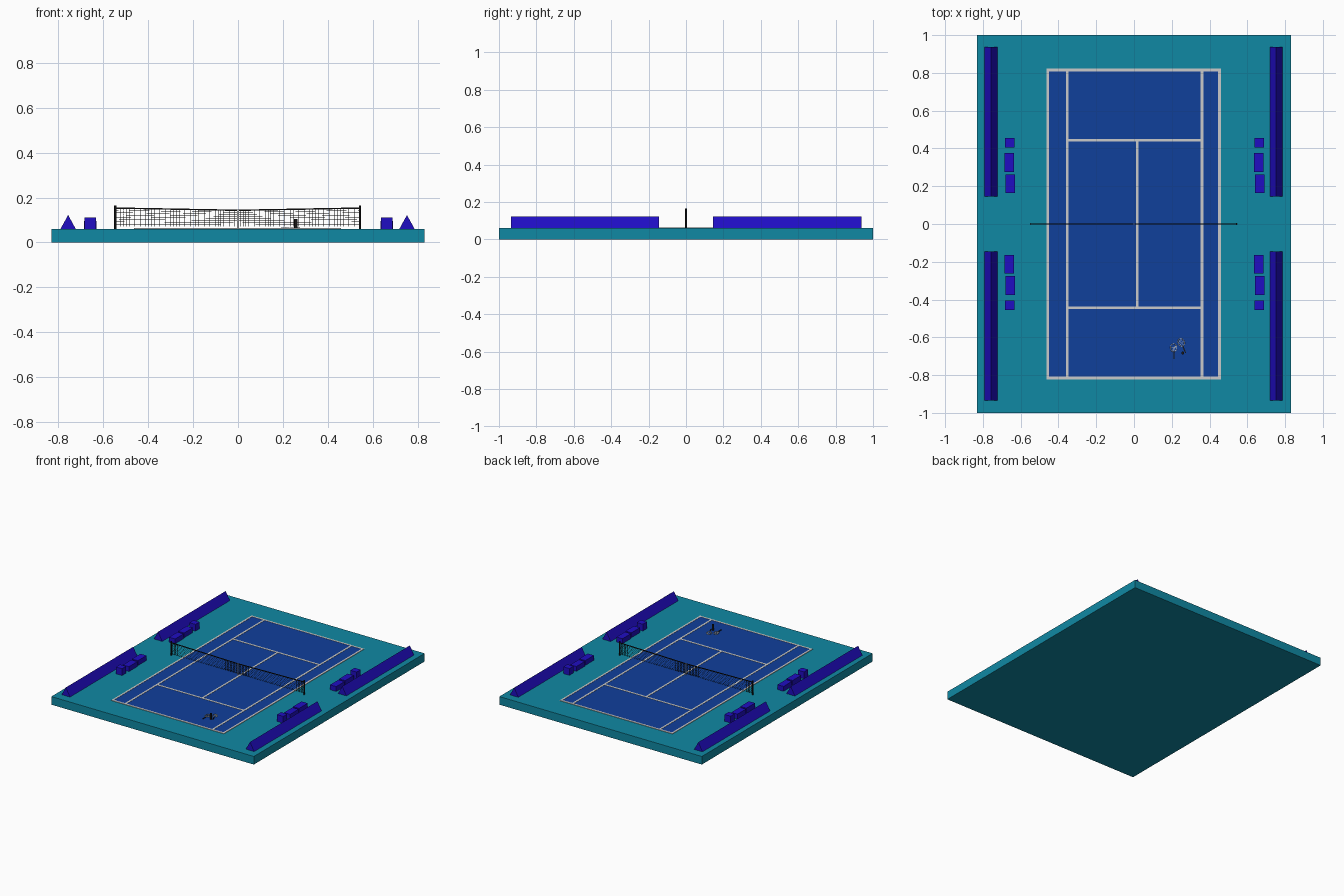
import bpy, bmesh, math
from mathutils import Matrix, Vector

if "Cube" in bpy.data.objects:
    bpy.data.objects.remove(bpy.data.objects["Cube"])


def material(name, color):
    m = bpy.data.materials.new(name)
    m.diffuse_color = (*color, 1)
    m.use_nodes = True
    m.node_tree.nodes["Principled BSDF"].inputs["Base Color"].default_value = m.diffuse_color
    return m


TEAL = material("teal", (0.005, 0.25, 0.37))
BLUE = material("court_blue", (0.005, 0.05, 0.33))
VIOLET = material("bench_violet", (0.014, 0.004, 0.54))
BLACK = material("black", (0.008, 0.008, 0.008))
WHITE = material("line_white", (0.55, 0.55, 0.55))
TOP = 0.06


def finish(name, bm, mat):
    bmesh.ops.recalc_face_normals(bm, faces=bm.faces)
    me = bpy.data.meshes.new(name)
    bm.to_mesh(me)
    bm.free()
    ob = bpy.data.objects.new(name, me)
    bpy.context.collection.objects.link(ob)
    me.materials.append(mat)
    return ob


def add_box(bm, x0, x1, y0, y1, z0, z1):
    c = Vector(((x0 + x1) / 2, (y0 + y1) / 2, (z0 + z1) / 2))
    s = Matrix.Diagonal((x1 - x0, y1 - y0, z1 - z0, 1))
    bmesh.ops.create_cube(bm, size=1, matrix=Matrix.Translation(c) @ s)


def boxes(name, mat, items):
    bm = bmesh.new()
    for it in items:
        add_box(bm, *it)
    return finish(name, bm, mat)


def add_cyl(bm, x, y, z0, z1, r, n=12):
    bmesh.ops.create_cone(bm, cap_ends=True, segments=n, radius1=r, radius2=r, depth=z1 - z0,
                          matrix=Matrix.Translation((x, y, (z0 + z1) / 2)))


# Ground slab and playing surface
boxes("ground_slab", TEAL, [(-0.83, 0.83, -1, 1, 0, TOP)])
boxes("playing_surface", BLUE, [(-0.46, 0.457, -0.82, 0.82, TOP - 0.01, TOP + 0.002)])

# Painted lines
W = 0.007


def line(x0, x1, y0, y1):
    return (x0 - W, x1 + W, y0 - W, y1 + W, TOP, TOP + 0.0035)


lines = [line(x, x, -0.815, 0.815) for x in (-0.457, -0.354, 0.36, 0.453)]
lines += [line(-0.457, 0.453, y, y) for y in (-0.815, 0.815)]
lines += [line(-0.354, 0.36, y, y) for y in (-0.443, 0.443)]
lines += [line(0.017, 0.017, -0.443, 0.443)]
boxes("court_lines", WHITE, lines)

# Net posts
bm = bmesh.new()
for x in (-0.547, 0.543):
    add_cyl(bm, x, 0, TOP, 0.165, 0.0045)
finish("net_posts", bm, BLACK)

# Sagging net of thin cords
def net_top(x):
    return 0.143 + 0.010 * abs(x) / 0.545


NX, NZ = 88, 8
bm = bmesh.new()
grid = []
for i in range(NX + 1):
    x = -0.547 + 1.09 * i / NX
    grid.append([bm.verts.new((x, 0, 0.071 + (net_top(x) - 0.071) * j / NZ)) for j in range(NZ + 1)])
for i in range(NX):
    for j in range(NZ):
        bm.faces.new((grid[i][j], grid[i + 1][j], grid[i + 1][j + 1], grid[i][j + 1]))
net = finish("net_mesh", bm, BLACK)
wire = net.modifiers.new("cords", 'WIREFRAME')
wire.thickness = 0.002
wire.use_even_offset = False

# Net top band, following the sag, and centre strap
bm = bmesh.new()
rings = []
for x in (-0.547, 0, 0.543):
    z = net_top(x)
    rings.append([bm.verts.new((x, y, z + dz))
                  for y, dz in ((-0.002, -0.003), (0.002, -0.003), (0.002, 0.003), (-0.002, 0.003))])
for a, b in zip(rings, rings[1:]):
    for k in range(4):
        bm.faces.new((a[k], a[(k + 1) % 4], b[(k + 1) % 4], b[k]))
bm.faces.new(rings[0])
bm.faces.new(rings[-1])
finish("net_top_band", bm, BLACK)
boxes("net_centre_strap", WHITE, [(-0.004, 0.004, -0.003, 0.003, TOP, 0.147)])

# Triangular side barriers
for sx, cx in (("left", -0.757), ("right", 0.753)):
    for sy, y0, y1 in (("front", -0.935, -0.145), ("back", 0.145, 0.937)):
        bm = bmesh.new()
        ends = [[bm.verts.new((cx + dx, y, z)) for dx, z in ((-0.034, TOP), (0.034, TOP), (0, 0.122))]
                for y in (y0, y1)]
        for e in ends:
            bm.faces.new(e)
        for k in range(3):
            m = (k + 1) % 3
            bm.faces.new((ends[0][k], ends[0][m], ends[1][m], ends[1][k]))
        finish(f"barrier_{sx}_{sy}", bm, VIOLET)

# Bench and crate groups: centre y, half length, height, x shift when in front
for sx, cx in (("left", -0.658), ("right", 0.663)):
    for sy, s in (("front", -1), ("back", 1)):
        for name, y, half, h, dx in (("bench_inner", 0.213, 0.05, 0.036, 0.003),
                                     ("bench_outer", 0.326, 0.05, 0.036, -0.002),
                                     ("crate", 0.430, 0.024, 0.050, 0.0)):
            x = cx + dx * s
            boxes(f"{name}_{sx}_{sy}", VIOLET,
                  [(x - 0.025, x + 0.025, s * y - half, s * y + half, TOP, TOP + h)])


# Rackets lying on the court: rim, strings, throat and handle
def racket(name, x, y, angle):
    ob_rim = bmesh.new()
    n, rx, ry, r = 24, 0.017, 0.021, 0.0018
    loops = []
    for i in range(n):
        a = 2 * math.pi * i / n
        loops.append([ob_rim.verts.new(((rx + r * math.cos(b)) * math.cos(a),
                                        (ry + r * math.cos(b)) * math.sin(a), r * math.sin(b)))
                      for b in [k * math.pi / 3 for k in range(6)]])
    for i in range(n):
        p, q = loops[i], loops[(i + 1) % n]
        for k in range(6):
            ob_rim.faces.new((p[k], q[k], q[(k + 1) % 6], p[(k + 1) % 6]))
    rim = finish(name + "_rim", ob_rim, WHITE)
    strings = []
    for k in range(-2, 3):
        t = k / 3
        c = math.sqrt(1 - t * t)
        strings.append((rx * t - 0.0004, rx * t + 0.0004, -ry * c, ry * c, -0.0004, 0.0004))
        strings.append((-rx * c, rx * c, ry * t - 0.0004, ry * t + 0.0004, -0.0004, 0.0004))
    cords = boxes(name + "_strings", WHITE, strings)
    handle = boxes(name + "_handle", BLACK, [(-0.0028, 0.0028, -0.06, -0.021, -0.0022, 0.0022)])
    for ob in (rim, cords, handle):
        ob.location = (x, y, TOP + 0.005)
        ob.rotation_euler[2] = angle


racket("racket_a", 0.21, -0.655, 0.05)
racket("racket_b", 0.25, -0.627, 0.4)

# Ball can standing beside the rackets
bm = bmesh.new()
add_cyl(bm, 0.258, -0.683, TOP, 0.105, 0.0075, 16)
finish("ball_can", bm, BLACK)
